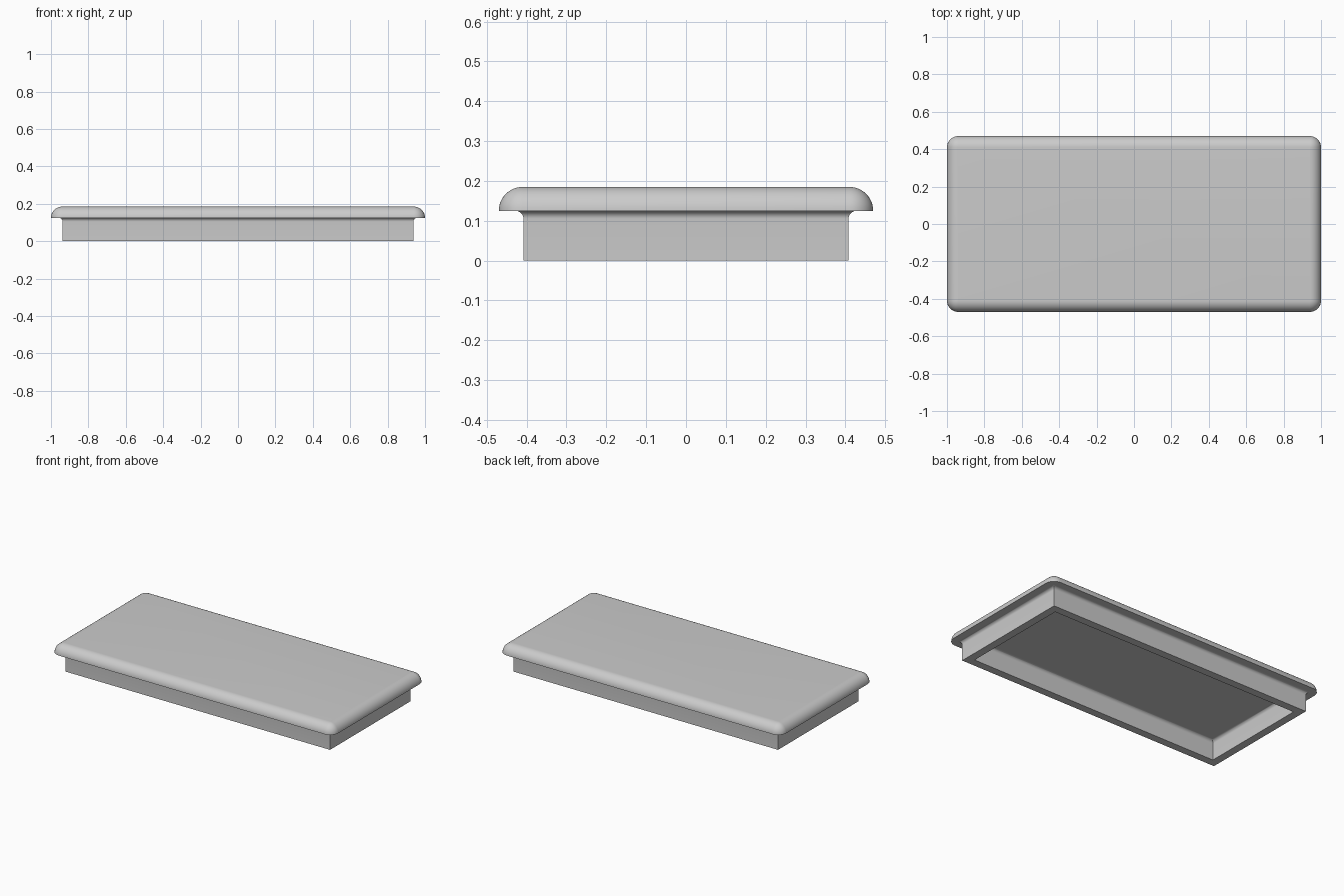
import bpy
import bmesh
from math import sin, cos, pi, radians

cube = bpy.data.objects.get("Cube")
if cube:
    bpy.data.objects.remove(cube, do_unlink=True)

grey = bpy.data.materials.new("plain grey")
grey.use_nodes = True
colour = (0.6, 0.6, 0.6, 1)
grey.diffuse_color = colour
grey.node_tree.nodes["Principled BSDF"].inputs["Base Color"].default_value = colour

HALF_X, HALF_Y = 1.0, 0.47
UNDER, TOP = 0.125, 0.185      # underside and top of the plate
ROUND = TOP - UNDER            # radius of the rounded edges and corners
SKIRT_IN, WALL, FILLET = 0.062, 0.05, 0.02


def rectangle(inset, z, radius=0.0, steps=12):
    """Ring of points round a rectangle, with rounded corners if radius > 0."""
    hx, hy = HALF_X - inset - radius, HALF_Y - inset - radius
    ring = []
    for quarter, (sx, sy) in enumerate([(1, 1), (-1, 1), (-1, -1), (1, -1)]):
        for i in range(steps + 1 if radius else 1):
            a = (quarter + i / steps) * pi / 2
            ring.append((sx * hx + radius * cos(a), sy * hy + radius * sin(a), z))
    return ring


def loft(name, rings, cap=False):
    """Join successive rings with quads, and close both ends if asked."""
    bm = bmesh.new()
    loops = [[bm.verts.new(p) for p in ring] for ring in rings]
    n = len(loops[0])
    for low, high in zip(loops, loops[1:]):
        for i in range(n):
            j = (i + 1) % n
            bm.faces.new((low[i], low[j], high[j], high[i]))
    if cap:
        bm.faces.new(loops[0][::-1])
        bm.faces.new(loops[-1])
    bmesh.ops.remove_doubles(bm, verts=bm.verts[:], dist=0.0001)
    mesh = bpy.data.meshes.new(name)
    bm.to_mesh(mesh)
    bm.free()
    mesh.materials.append(grey)
    obj = bpy.data.objects.new(name, mesh)
    bpy.context.collection.objects.link(obj)
    bpy.ops.object.select_all(action='DESELECT')
    obj.select_set(True)
    bpy.context.view_layer.objects.active = obj
    bpy.ops.object.shade_smooth_by_angle(angle=radians(30))
    return obj


# Top plate: quarter-round edge all the way round, flat underside
angles = [i / 12 * pi / 2 for i in range(12)] + [radians(89)]
plate_rings = [rectangle(ROUND * (1 - cos(a)), UNDER + ROUND * sin(a), ROUND * cos(a))
               for a in angles]
loft("lid_plate", plate_rings, cap=True)

# Skirt: hollow rectangular wall with coved joints to the underside
cove = [(FILLET * (1 - cos(a)), UNDER - FILLET * (1 - sin(a)))
        for a in [i / 8 * pi / 2 for i in range(9)]]
inner = [(SKIRT_IN + WALL + d, z) for d, z in reversed(cove)]
outer = [(SKIRT_IN - d, z) for d, z in cove]
profile = inner + [(SKIRT_IN + WALL, 0), (SKIRT_IN, 0)] + outer
loft("lid_skirt", [rectangle(d, z) for d, z in profile])
